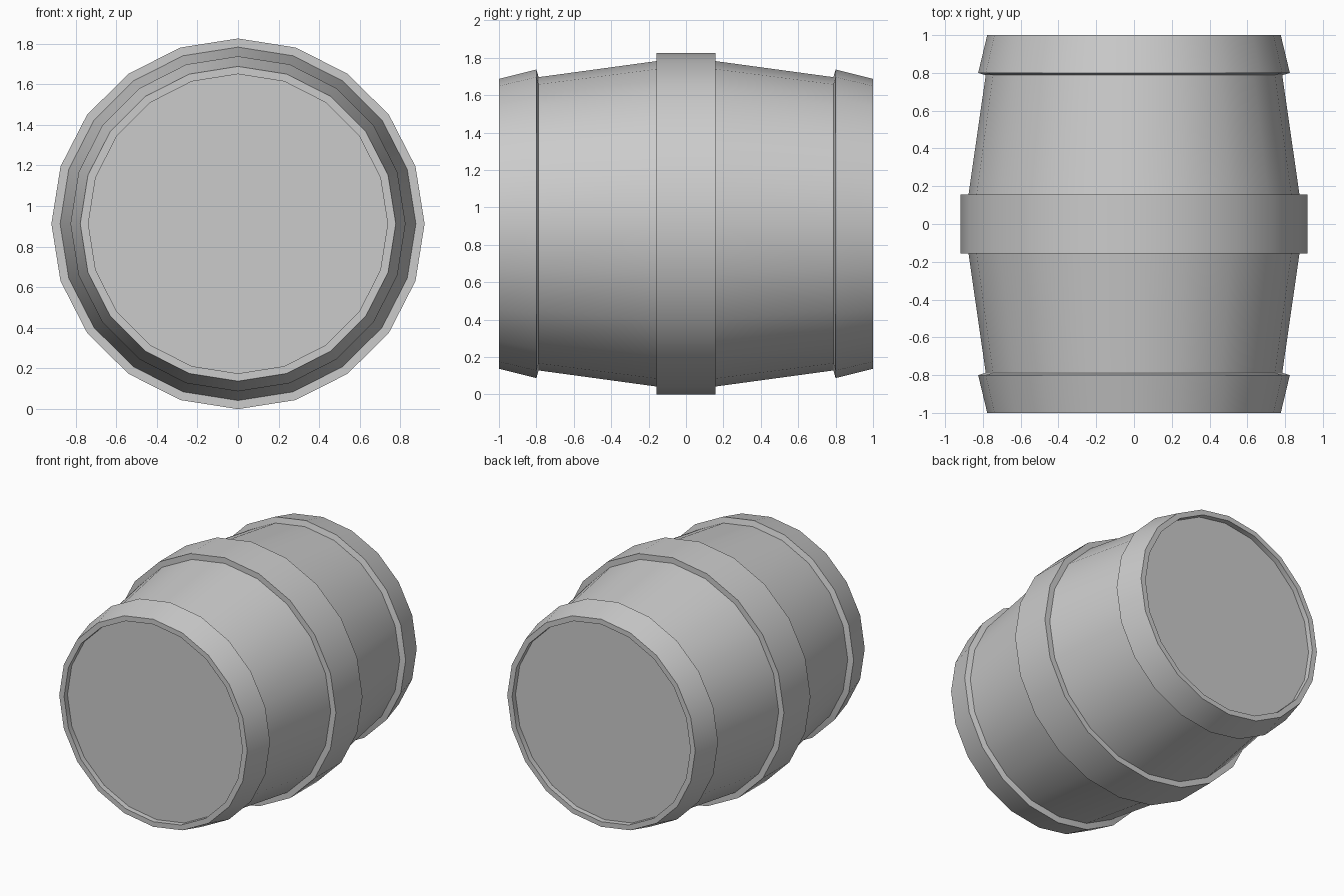
import bpy, bmesh
from math import cos, sin, pi

if "Cube" in bpy.data.objects:
    bpy.data.objects.remove(bpy.data.objects["Cube"])

SIDES = 20
CENTRE_Z = 0.9125


def lathe(name, profile, cap=False, mirror=True):
    """Turn (rx, rz, y) points about the y axis, mirrored to the back."""
    bm = bmesh.new()
    rings = []
    for rx, rz, y in profile:
        rings.append([bm.verts.new((rx * cos(2 * pi * j / SIDES), y,
                                    CENTRE_Z + rz * sin(2 * pi * j / SIDES)))
                      for j in range(SIDES)])
    for a, b in zip(rings, rings[1:]):
        for j in range(SIDES):
            k = (j + 1) % SIDES
            bm.faces.new((a[j], b[j], b[k], a[k]))
    if cap:
        bm.faces.new(rings[0])
    mesh = bpy.data.meshes.new(name)
    bm.to_mesh(mesh)
    bm.free()
    ob = bpy.data.objects.new(name, mesh)
    bpy.context.collection.objects.link(ob)
    bpy.ops.object.select_all(action='DESELECT')
    ob.select_set(True)
    bpy.context.view_layer.objects.active = ob
    if mirror:
        mod = ob.modifiers.new("mirror_back", 'MIRROR')
        mod.use_axis = (False, True, False)
        bpy.ops.object.modifier_apply(modifier=mod.name)
    bpy.ops.object.shade_smooth_by_angle(angle=0.52)
    return ob


# Recessed barrel heads, rims and flared end hoops
lathe("end_hoops", [(0.737, 0.737, -0.96), (0.737, 0.737, -1.0),
                    (0.777, 0.775, -1.0), (0.825, 0.825, -0.80),
                    (0.785, 0.784, -0.788)], cap=True)

# Tapered stave walls between the hoops
lathe("staves", [(0.785, 0.784, -0.788), (0.876, 0.87, -0.157)])

# Wide raised band round the middle
lathe("middle_hoop", [(0.876, 0.87, -0.157), (0.919, 0.9125, -0.157),
                      (0.919, 0.9125, 0.157), (0.876, 0.87, 0.157)], mirror=False)
